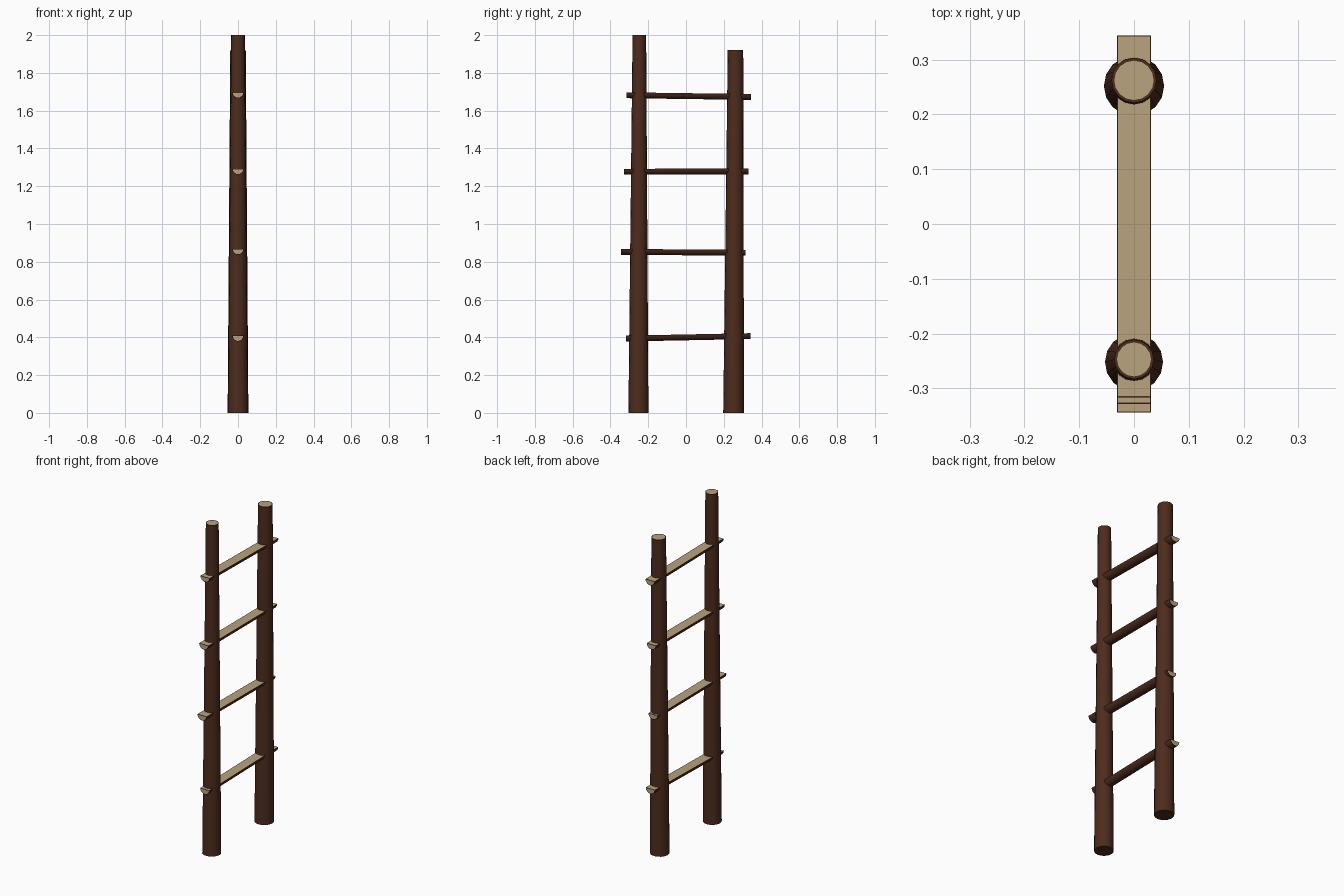
import bpy, bmesh, math
from mathutils import Vector

if "Cube" in bpy.data.objects:
    bpy.data.objects.remove(bpy.data.objects["Cube"])


def mat(name, col):
    m = bpy.data.materials.new(name)
    m.diffuse_color = (*col, 1)
    m.use_nodes = True
    m.node_tree.nodes["Principled BSDF"].inputs["Base Color"].default_value = m.diffuse_color
    return m


bark = mat("bark", (0.075, 0.025, 0.012))
wood = mat("cut_wood", (0.48, 0.37, 0.21))


def log(name, start, end, r0, r1, outline, axes, rim, cut_side=False):
    """Loft a 2D outline from start to end; cut faces get a pale inset."""
    bm = bmesh.new()
    u, v = Vector(axes[0]), Vector(axes[1])
    rings = [[bm.verts.new(Vector(c) + u * a * r + v * b * r) for a, b in outline]
             for c, r in ((start, r0), (end, r1))]
    n = len(outline)
    cuts = [bm.faces.new(rings[0][::-1]), bm.faces.new(rings[1])]
    for i in range(n):
        j = (i + 1) % n
        f = bm.faces.new((rings[0][i], rings[0][j], rings[1][j], rings[1][i]))
        if cut_side and j == 0:      # flat split face of a half log
            cuts.append(f)
    bmesh.ops.recalc_face_normals(bm, faces=bm.faces)
    for f in cuts:
        if f.normal.z < -0.9:        # underside of posts stays bark
            continue
        bmesh.ops.inset_region(bm, faces=[f], thickness=rim)
        f.material_index = 1
    me = bpy.data.meshes.new(name)
    bm.to_mesh(me)
    bm.free()
    me.materials.append(bark)
    me.materials.append(wood)
    ob = bpy.data.objects.new(name, me)
    bpy.context.collection.objects.link(ob)
    bpy.context.view_layer.objects.active = ob
    ob.select_set(True)
    bpy.ops.object.shade_smooth_by_angle(angle=math.radians(30))
    ob.select_set(False)
    return ob


# Tapered round posts
circle = [(math.cos(math.tau * i / 16), math.sin(math.tau * i / 16)) for i in range(16)]
flat = ((1, 0, 0), (0, 1, 0))
log("front_post", (0, -0.252, 0), (0, -0.247, 2.0), 0.053, 0.036, circle, flat, 0.005)
log("back_post", (0, 0.252, 0), (0, 0.262, 1.92), 0.055, 0.041, circle, flat, 0.005)

# Half-log rungs, split face upward: (y start, z start, z end)
half = [(math.cos(math.pi * i / 8), -math.sin(math.pi * i / 8)) for i in range(9)]
rungs = [(-0.318, 0.409, 0.422), (-0.344, 0.868, 0.863),
         (-0.328, 1.292, 1.294), (-0.316, 1.697, 1.688)]
for k, (y, z0, z1) in enumerate(rungs):
    log(f"rung_{k + 1}", (0, y, z0), (0, y + 0.66, z1), 0.031, 0.031,
        half, ((1, 0, 0), (0, 0, 1)), 0.003, cut_side=True)
